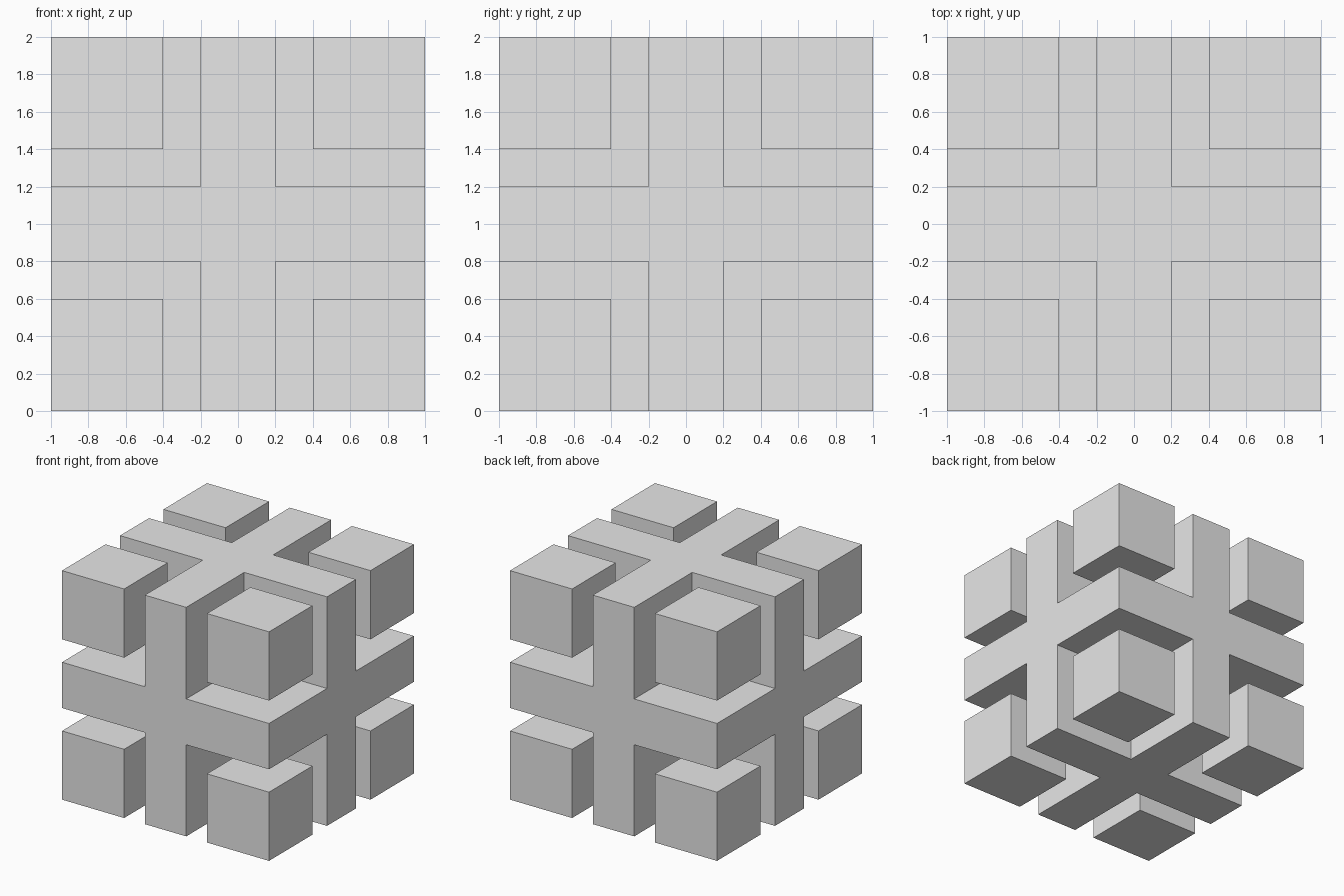
import bpy
from itertools import product
from mathutils import Vector

default = bpy.data.objects.get("Cube")
if default:
    bpy.data.objects.remove(default, do_unlink=True)

CENTRE = Vector((0, 0, 1))
SIDE = 2.0
SLAB_HALF = 0.2     # half thickness of the crossing slabs
BLOCK = 0.6         # side of each corner block

grey = bpy.data.materials.new("plain_grey")
grey.use_nodes = True
colour = (0.8, 0.8, 0.8, 1)
grey.diffuse_color = colour
grey.node_tree.nodes["Principled BSDF"].inputs["Base Color"].default_value = colour


def add_cube(name, size, offset):
    bpy.ops.mesh.primitive_cube_add(size=size, location=CENTRE + offset)
    obj = bpy.context.object
    obj.name = name
    obj.data.materials.append(grey)
    return obj


# Three crossing slabs: a solid cube with its eight corners cut away
core = add_cube("crossing_slabs", SIDE, Vector())
corners = [Vector(c) for c in product((-1, 1), repeat=3)]
cut_size = 1.0
for corner in corners:
    cutter = add_cube("corner_cutter", cut_size, corner * (SLAB_HALF + cut_size / 2))
    cutter.hide_render = True
    cut = core.modifiers.new("corner_cut", 'BOOLEAN')
    cut.operation = 'DIFFERENCE'
    cut.solver = 'EXACT'
    cut.object = cutter
    bpy.context.view_layer.objects.active = core
    bpy.ops.object.modifier_apply(modifier=cut.name)
    bpy.data.objects.remove(cutter, do_unlink=True)

# Eight separate corner blocks
for corner in corners:
    name = "_".join((
        "upper" if corner.z > 0 else "lower",
        "back" if corner.y > 0 else "front",
        "left" if corner.x > 0 else "right",
        "block"))
    add_cube(name, BLOCK, corner * (SIDE - BLOCK) / 2)
